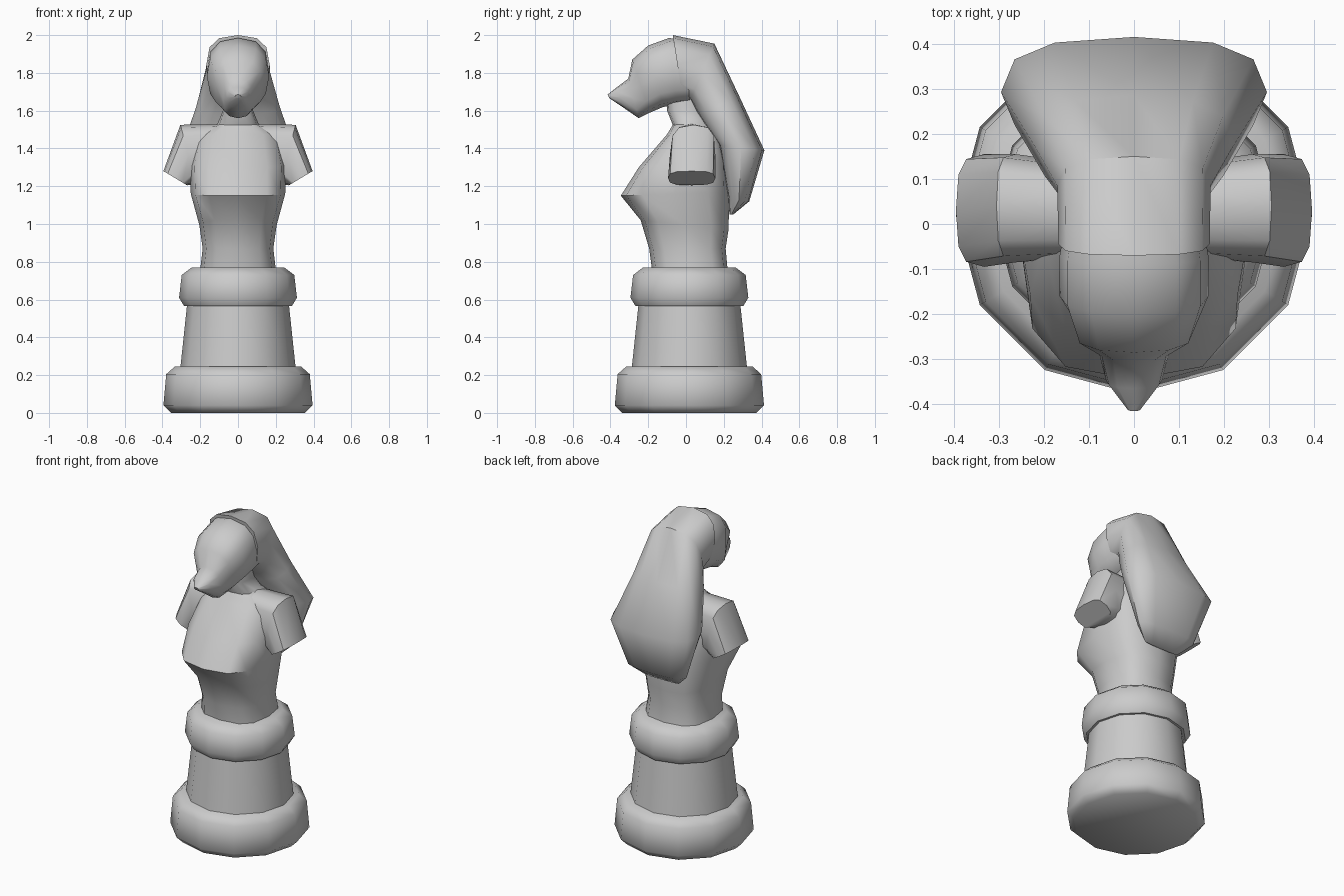
import bpy, bmesh, math
from mathutils import Vector as V

if "Cube" in bpy.data.objects:
    bpy.data.objects.remove(bpy.data.objects["Cube"])


def ring(a, b, side, n=12, p=1.0):
    """Rounded section between opposite points a and b, with half-extent vector side."""
    a, b, side = V(a), V(b), V(side)
    mid, up = (a + b) / 2, (a - b) / 2
    sp = lambda t: math.copysign(abs(t) ** p, t) if abs(t) > 1e-6 else 0
    return [mid + side * sp(math.cos(2 * math.pi * i / n)) + up * sp(math.sin(2 * math.pi * i / n))
            for i in range(n)]


def loft(name, rings, mirror=False, edit=None, angle=45):
    bm = bmesh.new()
    for s in ((1, -1) if mirror else (1,)):
        rows = [[bm.verts.new((s * v.x, v.y, v.z)) for v in r] for r in rings]
        for r, q in zip(rows, rows[1:]):
            for i in range(len(r)):
                j = (i + 1) % len(r)
                bm.faces.new((r[i], r[j], q[j], q[i]))
        bm.faces.new(rows[0])
        bm.faces.new(rows[-1])
    if edit:
        for v in bm.verts:
            edit(v.co)
    bmesh.ops.recalc_face_normals(bm, faces=bm.faces)
    me = bpy.data.meshes.new(name)
    bm.to_mesh(me)
    bm.free()
    ob = bpy.data.objects.new(name, me)
    bpy.context.collection.objects.link(ob)
    bpy.ops.object.select_all(action='DESELECT')
    ob.select_set(True)
    bpy.context.view_layer.objects.active = ob
    bpy.ops.object.shade_smooth_by_angle(angle=math.radians(angle))
    return ob


def lathe(name, profile):
    c = 0.018
    return loft(name, [ring((0, c - r, z), (0, c + r, z), (r, 0, 0)) for r, z in profile], angle=50)


def body(name, sections, p, **kw):
    """Sections in the side plane: (y, z) of one edge, (y, z) of the other, half width."""
    return loft(name, [ring((0, y0, z0), (0, y1, z1), (w, 0, 0), p=p)
                       for y0, z0, y1, z1, w in sections], **kw)


# Pedestal
lathe("base_foot", [(.355, 0), (.395, .04), (.38, .205), (.335, .245)])
lathe("pedestal_column", [(.305, .24), (.27, .57)])
lathe("upper_ring", [(.285, .565), (.312, .61), (.298, .73), (.245, .77)])

# Bust and neck
body("torso", [
    (-.18, .76, .22, .76, .20),
    (-.195, .87, .21, .87, .187),
    (-.24, 1.02, .225, .97, .205),
    (-.345, 1.15, .23, 1.17, .25),
    (-.25, 1.30, .22, 1.32, .255),
    (-.10, 1.475, .18, 1.47, .22),
    (-.07, 1.525, .13, 1.53, .11),
    (-.10, 1.60, .09, 1.60, .08),
    (-.11, 1.75, .09, 1.75, .085)], .72)

# Cut-off upper arms
loft("arms", [
    ring((.08, .03, 1.53), (.08, .03, 1.22), (0, .10, 0), p=.65),
    ring((.305, .04, 1.525), (.22, .03, 1.21), (0, .12, 0), p=.65),
    ring((.395, .03, 1.28), (.27, .03, 1.205), (0, .125, 0), p=.65)], mirror=True)


# Head with a pointed muzzle and shallow eye sockets
def sockets(co):
    if abs(co.x) > .09 and -.27 < co.y < -.2 and 1.68 < co.z < 1.79:
        co.x *= .86


body("head", [
    (.02, 1.97, .02, 1.64, .15),
    (-.09, 1.985, -.05, 1.63, .165),
    (-.20, 1.945, -.12, 1.62, .165),
    (-.285, 1.87, -.19, 1.59, .135),
    (-.305, 1.77, -.25, 1.56, .08),
    (-.365, 1.725, -.33, 1.615, .062),
    (-.415, 1.685, -.405, 1.665, .015)], .8, edit=sockets)

# Long headdress falling down the back
body("headdress", [
    (-.07, 2.0, -.02, 1.68, .168),
    (.15, 1.955, .02, 1.65, .17),
    (.285, 1.67, .06, 1.58, .22),
    (.415, 1.39, .17, 1.42, .295),
    (.335, 1.12, .225, 1.13, .20),
    (.25, 1.05, .23, 1.05, .12)], .75)
